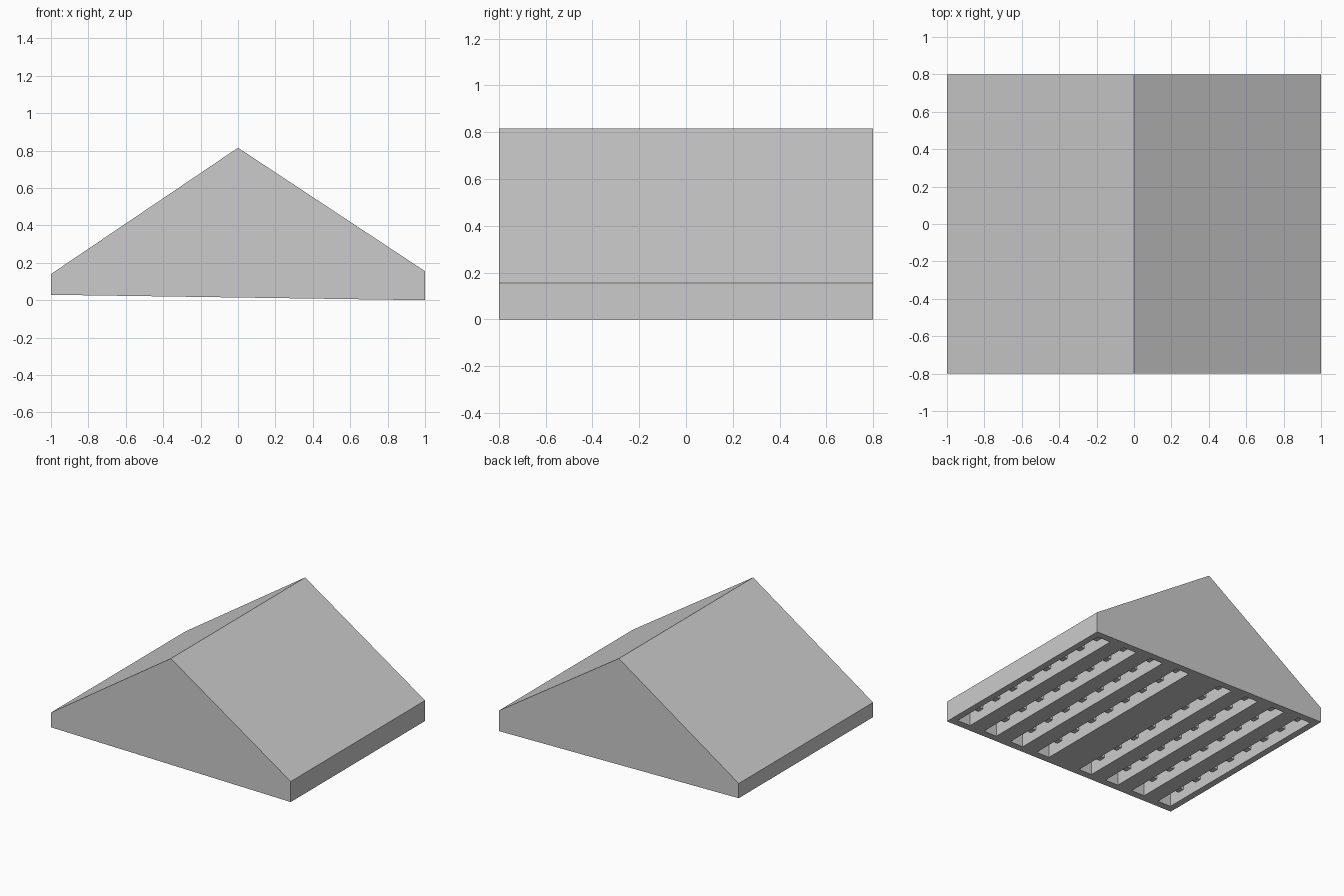
import bpy, bmesh

if "Cube" in bpy.data.objects:
    bpy.data.objects.remove(bpy.data.objects["Cube"])


def prism(name, profile, y0, y1):
    """Extrude an (x, z) profile along y."""
    bm = bmesh.new()
    face = bm.faces.new([bm.verts.new((x, y0, z)) for x, z in profile])
    out = bmesh.ops.extrude_face_region(bm, geom=[face])
    verts = [v for v in out["geom"] if isinstance(v, bmesh.types.BMVert)]
    bmesh.ops.translate(bm, verts=verts, vec=(0, y1 - y0, 0))
    bmesh.ops.recalc_face_normals(bm, faces=bm.faces)
    mesh = bpy.data.meshes.new(name)
    bm.to_mesh(mesh)
    bm.free()
    ob = bpy.data.objects.new(name, mesh)
    bpy.context.collection.objects.link(ob)
    return ob


def roof_z(x):
    return 0.815 - (0.66 * x if x > 0 else -0.675 * x)


def floor_z(x):
    return 0.0145 - 0.0145 * x


# Gable roof block with a slightly sloping underside
roof = prism("gable_roof", [(-1, floor_z(-1)), (1, 0), (1, roof_z(1)),
                            (0, 0.815), (-1, roof_z(-1))], -0.8, 0.8)

# Long slots cut into the underside, four on each side of the centre
cutters = []
for side in (-1, 1):
    for i in range(4):
        a, b = sorted((side * (0.135 + 0.235 * i), side * (0.245 + 0.235 * i)))
        cut = prism("slot_cutter", [(a, -0.1), (b, -0.1), (b, roof_z(b) - 0.04),
                                    (a, roof_z(a) - 0.04)], -0.745, 0.745)
        cut.hide_render = True
        cutters.append(cut)
bpy.context.view_layer.objects.active = roof
for cut in cutters:
    mod = roof.modifiers.new("slot", 'BOOLEAN')
    mod.operation = 'DIFFERENCE'
    mod.solver = 'EXACT'
    mod.object = cut
    bpy.ops.object.modifier_apply(modifier=mod.name)
for cut in cutters:
    bpy.data.objects.remove(cut)

# Cross battens set up inside the slots
for k in range(8):
    y = -0.63 + 0.18 * k
    prism("cross_batten", [(s * 0.95, floor_z(s * 0.95) + h) for s, h in
                           ((-1, 0.07), (1, 0.07), (1, 0.11), (-1, 0.11))],
          y - 0.025, y + 0.025)
